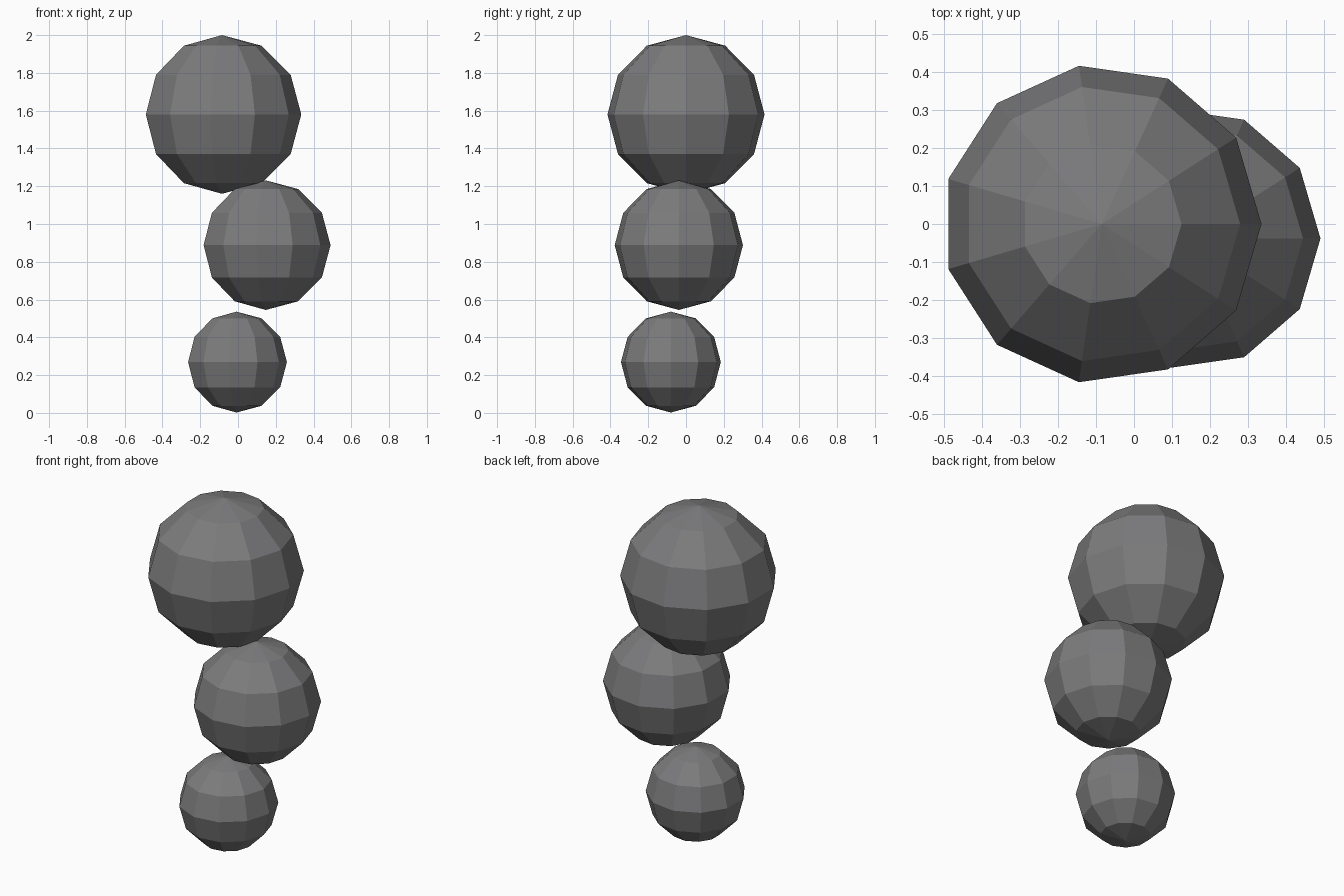
import bpy, bmesh
from math import sin, cos, pi

if "Cube" in bpy.data.objects:
    bpy.data.objects.remove(bpy.data.objects["Cube"])

SEGMENTS, RINGS = 11, 6

grey = bpy.data.materials.new("dark grey")
grey.diffuse_color = (0.2, 0.2, 0.205, 1)
grey.use_nodes = True
grey.node_tree.nodes["Principled BSDF"].inputs["Base Color"].default_value = grey.diffuse_color


def ball(name, centre, r):
    """Flat-shaded globe with one meridian facing +x."""
    bm = bmesh.new()
    top = bm.verts.new((0, 0, r))
    bottom = bm.verts.new((0, 0, -r))
    rings = []
    for i in range(1, RINGS):
        a = pi * i / RINGS
        rings.append([bm.verts.new((r * sin(a) * cos(2 * pi * k / SEGMENTS),
                                    r * sin(a) * sin(2 * pi * k / SEGMENTS),
                                    r * cos(a))) for k in range(SEGMENTS)])
    for k in range(SEGMENTS):
        n = (k + 1) % SEGMENTS
        bm.faces.new((top, rings[0][k], rings[0][n]))
        for upper, lower in zip(rings, rings[1:]):
            bm.faces.new((upper[k], lower[k], lower[n], upper[n]))
        bm.faces.new((bottom, rings[-1][n], rings[-1][k]))
    mesh = bpy.data.meshes.new(name)
    bm.to_mesh(mesh)
    bm.free()
    mesh.materials.append(grey)
    obj = bpy.data.objects.new(name, mesh)
    obj.location = centre
    bpy.context.collection.objects.link(obj)


# Three stacked balls, growing upward
ball("lower_ball", (-0.008, -0.08, 0.269), 0.267)
ball("middle_ball", (0.147, -0.038, 0.888), 0.343)
ball("upper_ball", (-0.085, 0.0, 1.58), 0.42)
